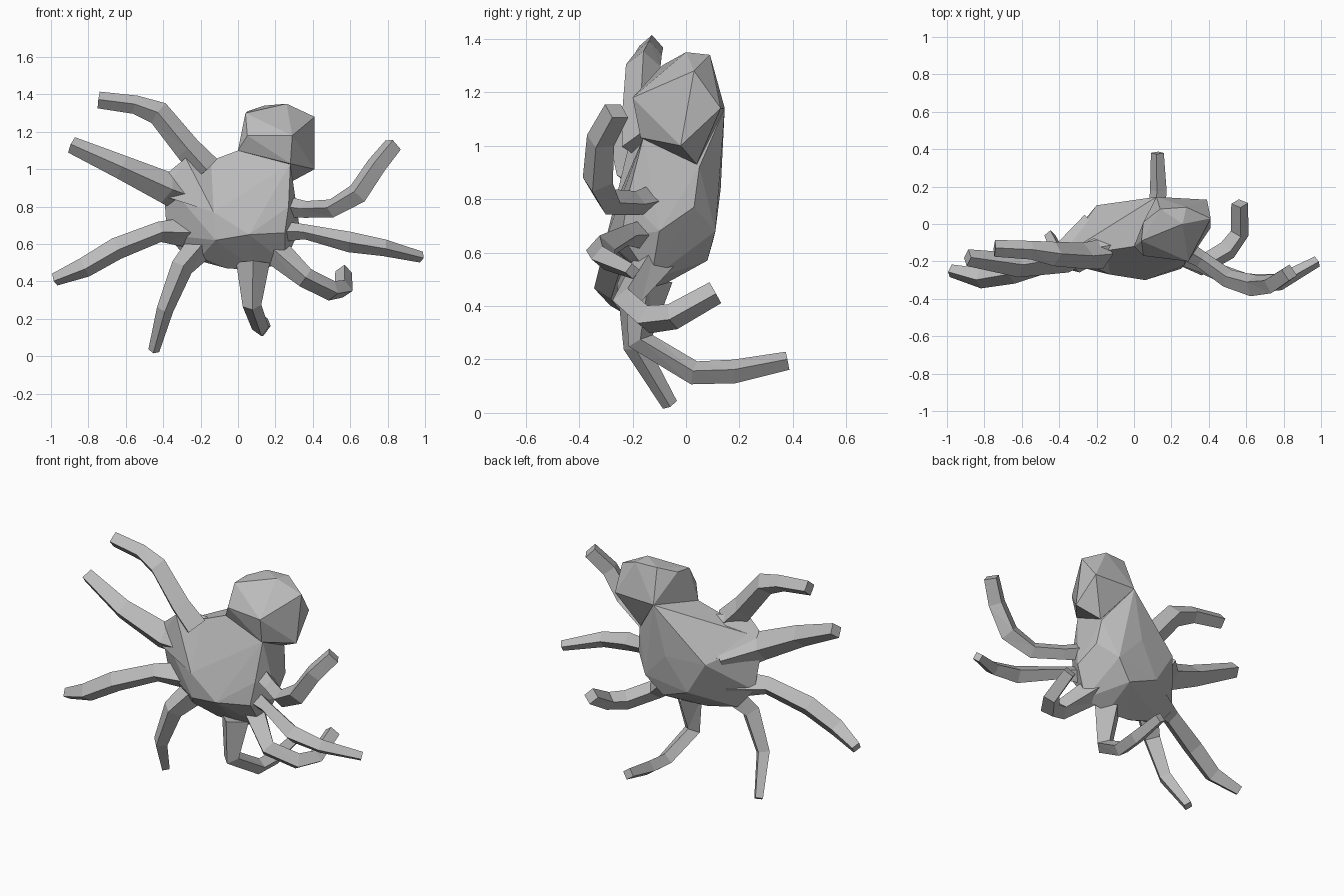
import bpy
import bmesh
import math
from mathutils import Vector

cube = bpy.data.objects.get("Cube")
if cube:
    bpy.data.objects.remove(cube, do_unlink=True)

# One plain grey skin for the whole creature
skin = bpy.data.materials.new("plain grey skin")
skin.use_nodes = True
colour = (0.5, 0.5, 0.5, 1)
skin.diffuse_color = colour
skin.node_tree.nodes["Principled BSDF"].inputs["Base Color"].default_value = colour


def finish(name, bm):
    """Turn a bmesh into a flat-shaded object with the skin material."""
    bmesh.ops.recalc_face_normals(bm, faces=bm.faces)
    mesh = bpy.data.meshes.new(name)
    bm.to_mesh(mesh)
    bm.free()
    mesh.materials.append(skin)
    obj = bpy.data.objects.new(name, mesh)
    bpy.context.collection.objects.link(obj)
    return obj


def faceted_lump(name, points):
    """Chunky faceted volume stretched over a few corner points."""
    bm = bmesh.new()
    for p in points:
        bm.verts.new(p)
    result = bmesh.ops.convex_hull(bm, input=bm.verts)
    loose = [v for v in result["geom_interior"] if isinstance(v, bmesh.types.BMVert)]
    bmesh.ops.delete(bm, geom=loose, context="VERTS")
    return finish(name, bm)


def tentacle(name, *joints, sides=4):
    """Bent, tapering limb: each joint is x, y, z and a radius."""
    bm = bmesh.new()
    points = [Vector(j[:3]) for j in joints]
    directions = [(b - a).normalized() for a, b in zip(points, points[1:])]
    directions.append(directions[-1])
    tangent = directions[0]
    across = tangent.cross(Vector((0, 1, 0))).normalized()
    rings = []
    for i, (point, joint) in enumerate(zip(points, joints)):
        # Carry the cross-section smoothly round each bend
        target = (directions[max(i - 1, 0)] + directions[i]).normalized()
        across = tangent.rotation_difference(target) @ across
        tangent = target
        other = tangent.cross(across)
        ring = []
        for k in range(sides):
            angle = math.tau * k / sides
            offset = across * math.cos(angle) + other * math.sin(angle)
            ring.append(bm.verts.new(point + offset * joint[3]))
        rings.append(ring)
    for a, b in zip(rings, rings[1:]):
        for k in range(sides):
            n = (k + 1) % sides
            bm.faces.new((a[k], a[n], b[n], b[k]))
    bm.faces.new(rings[0])
    bm.faces.new(rings[-1])
    bmesh.ops.triangulate(bm, faces=bm.faces)
    return finish(name, bm)


# Body: sloping front, tucked underside, rounded back rising into the neck
front_corners = [
    (-.4, -.18, .95), (-.1, -.12, 1.03), (0, -.12, 1.1), (.28, -.16, 1.03),
    (.27, -.22, .8), (.06, -.3, .65), (-.13, -.27, .77), (-.12, -.27, .62),
    (.25, -.24, .66),
]
rim_corners = [
    (.33, -.1, .68), (.25, -.13, .5), (.1, -.12, .46), (-.06, -.12, .47),
    (-.2, -.16, .53), (-.28, -.1, .53), (-.38, -.12, .65), (-.32, -.12, .8),
]
back_corners = [
    (-.2, .1, .84), (.12, .145, 1.14), (.05, .13, .84), (.2, .11, .68),
    (.28, .05, .92), (.1, .08, .57), (-.08, .1, .64), (.3, .03, .77),
]
faceted_lump("body", front_corners + rim_corners + back_corners)

# Head: boxy lump on the upper left of the body, jutting out at the side
faceted_lump("head", [
    (0, -.12, 1.1), (.04, -.09, 1.3), (.05, .01, 1.31), (.14, .08, 1.34),
    (.26, 0, 1.35), (.41, .03, 1.28), (.29, -.2, 1.18), (.28, -.17, 1.03),
    (.41, -.02, 1), (.28, .04, .93), (.39, .13, 1.14), (.12, .145, 1.14),
    (.28, .09, 1.34), (.05, -.17, 1.18),
])

# Webbed shoulder spreading from the body to the upper right tentacles
faceted_lump("right_shoulder", [
    (-.4, -.18, .96), (-.41, -.2, .86), (-.13, -.27, .77), (-.2, .09, .85),
    (-.05, -.1, 1.04), (-.28, -.2, 1.06), (-.22, -.13, 1.07),
])

# Tentacles on the right side
tentacle("right_top_tentacle",
         (-.17, -.16, 1, .08), (-.27, -.17, 1.11, .07), (-.425, -.16, 1.3, .065),
         (-.55, -.14, 1.345, .05), (-.745, -.13, 1.37, .045))
tentacle("right_upper_tentacle",
         (-.2, -.05, .84, .12), (-.38, -.18, .9, .085),
         (-.62, -.22, 1.01, .065), (-.89, -.18, 1.13, .045))
tentacle("right_lower_tentacle",
         (-.22, -.1, .66, .09), (-.42, -.19, .665, .055), (-.65, -.26, .575, .06),
         (-.82, -.29, .475, .055), (-.98, -.25, .41, .035))
tentacle("right_bottom_tentacle",
         (-.19, -.12, .6, .08), (-.3, -.2, .475, .06), (-.39, -.19, .25, .045),
         (-.45, -.06, .03, .03))

# Tentacle under the middle, curling backwards
tentacle("bottom_tentacle",
         (.08, -.14, .5, .09), (.075, -.17, .27, .05), (.12, .03, .15, .045),
         (.13, .18, .155, .045), (.125, .38, .195, .035))

# Tentacles on the left side
tentacle("left_bottom_tentacle",
         (.18, -.11, .58, .08), (.36, -.22, .42, .055), (.5, -.14, .35, .055),
         (.565, -.05, .36, .05), (.565, .11, .45, .045))
tentacle("left_lower_tentacle",
         (.12, -.1, .67, .07), (.36, -.22, .665, .04), (.6, -.32, .61, .055),
         (.78, -.31, .58, .045), (.98, -.2, .53, .03))
tentacle("left_top_tentacle",
         (.12, -.05, .82, .07), (.36, -.19, .785, .045), (.5, -.29, .79, .05),
         (.64, -.33, .87, .06), (.74, -.32, 1.02, .055), (.83, -.26, 1.13, .05))
